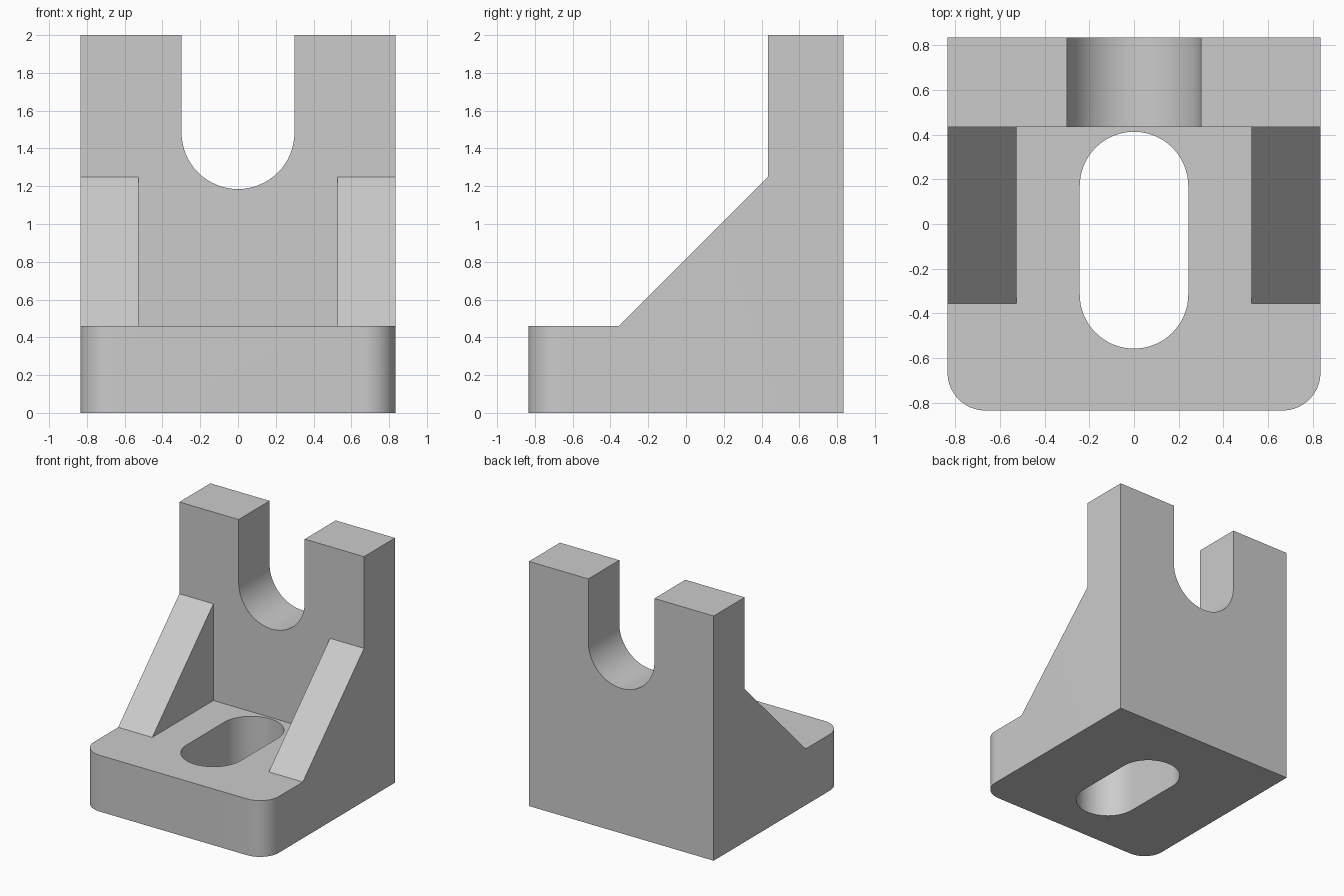
import bpy, bmesh
from math import pi, cos, sin, radians
from mathutils import Vector

cube = bpy.data.objects.get("Cube")
if cube:
    bpy.data.objects.remove(cube, do_unlink=True)

HALF = 0.835        # half of the square footprint
BASE_TOP = 0.46
WALL_FRONT = 0.435
RIB_TOE = -0.355
RIB_TOP = 1.25
RIB_INNER = 0.527


def prism(name, profile, place, sweep, corner_radius=0):
    """Extrude a 2D profile; place() maps it to 3D and sweep is the extrusion."""
    bm = bmesh.new()
    face = bm.faces.new([bm.verts.new(place(a, b)) for a, b in profile])
    new = bmesh.ops.extrude_face_region(bm, geom=[face])["geom"]
    bmesh.ops.translate(bm, vec=Vector(sweep),
                        verts=[v for v in new if isinstance(v, bmesh.types.BMVert)])
    bmesh.ops.recalc_face_normals(bm, faces=bm.faces[:])
    if corner_radius:
        # Round the upright edges at the front of the base
        front = [e for e in bm.edges
                 if all(abs(v.co.y + HALF) < 1e-4 for v in e.verts)
                 and abs(e.verts[0].co.z - e.verts[1].co.z) > 0.1]
        bmesh.ops.bevel(bm, geom=front, offset=corner_radius, segments=16,
                        profile=0.5, affect='EDGES', offset_type='OFFSET')
    mesh = bpy.data.meshes.new(name)
    bm.to_mesh(mesh)
    bm.free()
    obj = bpy.data.objects.new(name, mesh)
    bpy.context.collection.objects.link(obj)
    return obj


def arc(cy, radius, start, steps=32):
    """Half circle about (0, cy), counterclockwise from the start angle."""
    return [(radius * cos(start + pi * i / steps), cy + radius * sin(start + pi * i / steps))
            for i in range(steps + 1)]


# Bracket body: side profile swept across the width
bracket = prism("bracket",
                [(-HALF, 0), (HALF, 0), (HALF, 2), (WALL_FRONT, 2),
                 (WALL_FRONT, RIB_TOP), (RIB_TOE, BASE_TOP), (-HALF, BASE_TOP)],
                lambda y, z: (-HALF, y, z), (2 * HALF, 0, 0), corner_radius=0.17)

# Space between the two side ribs
channel = prism("channel_cutter",
                [(-RIB_INNER, -1), (RIB_INNER, -1),
                 (RIB_INNER, WALL_FRONT), (-RIB_INNER, WALL_FRONT)],
                lambda x, y: (x, y, BASE_TOP), (0, 0, 1))

# Long rounded slot through the base
base_slot = prism("base_slot_cutter",
                  arc(0.17, 0.243, 0) + arc(-0.315, 0.243, pi),
                  lambda x, y: (x, y, -0.2), (0, 0, 1))

# Open round-bottomed notch in the upright wall
notch = prism("wall_notch_cutter",
              arc(1.484, 0.299, pi) + [(0.299, 2.3), (-0.299, 2.3)],
              lambda x, z: (x, 0.2, z), (0, 1, 0))

bpy.ops.object.select_all(action='DESELECT')
bpy.context.view_layer.objects.active = bracket
bracket.select_set(True)
for cutter in (channel, base_slot, notch):
    cutter.hide_render = True
    mod = bracket.modifiers.new(cutter.name, 'BOOLEAN')
    mod.operation = 'DIFFERENCE'
    mod.solver = 'EXACT'
    mod.object = cutter
    bpy.ops.object.modifier_apply(modifier=mod.name)
    bpy.data.objects.remove(cutter, do_unlink=True)

# Single grey finish
grey = bpy.data.materials.new("plain grey")
grey.use_nodes = True
colour = (0.6, 0.6, 0.6, 1)
grey.diffuse_color = colour
grey.node_tree.nodes["Principled BSDF"].inputs["Base Color"].default_value = colour
bracket.data.materials.clear()
bracket.data.materials.append(grey)

bpy.ops.object.shade_smooth_by_angle(angle=radians(30))
